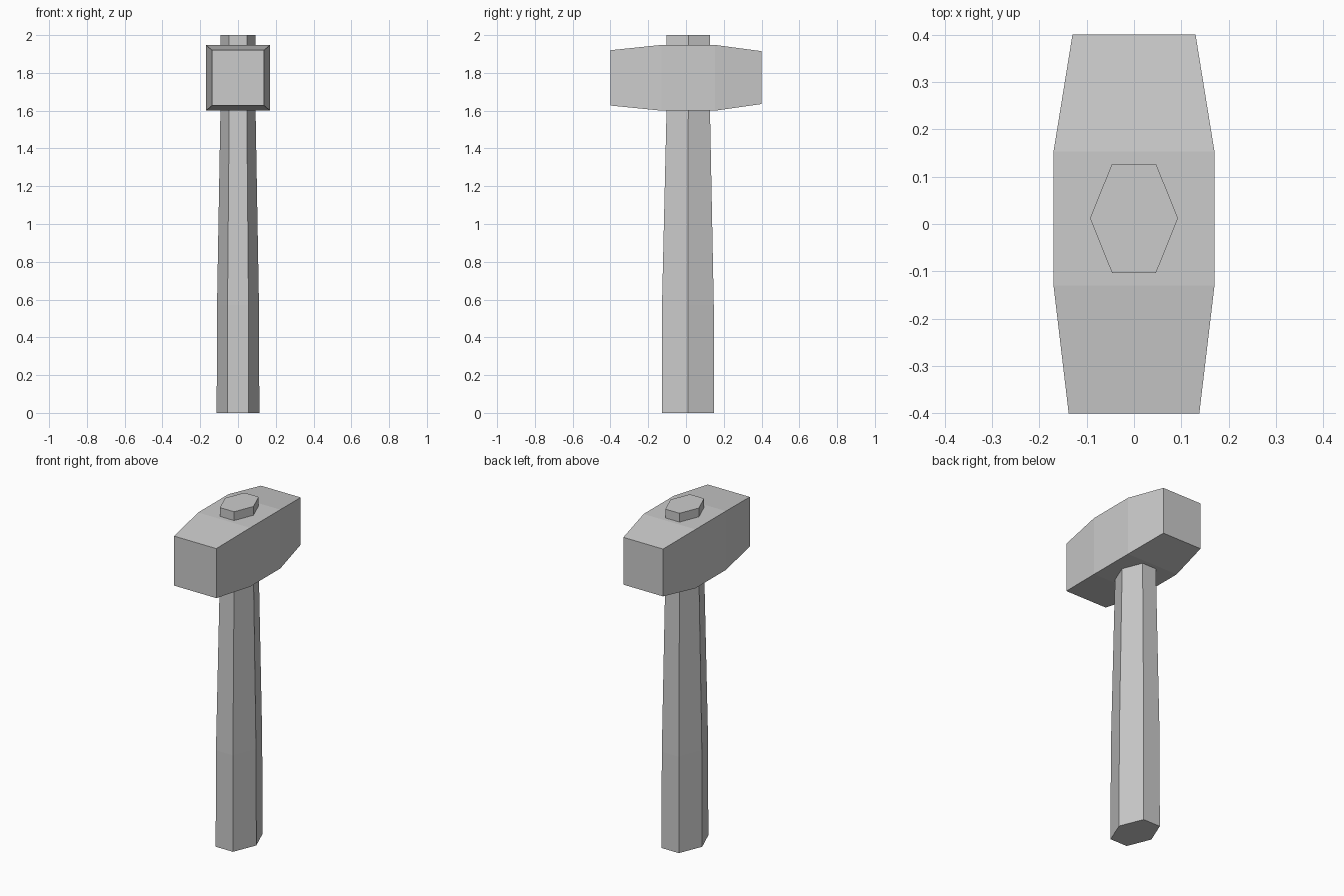
import bpy, bmesh
from math import cos, sin, pi

if "Cube" in bpy.data.objects:
    bpy.data.objects.remove(bpy.data.objects["Cube"])


def loft(name, rings):
    """Skin a stack of matching closed rings and cap both ends."""
    bm = bmesh.new()
    loops = [[bm.verts.new(p) for p in ring] for ring in rings]
    n = len(loops[0])
    for a, b in zip(loops, loops[1:]):
        for i in range(n):
            j = (i + 1) % n
            bm.faces.new((a[i], a[j], b[j], b[i]))
    bm.faces.new(loops[0])
    bm.faces.new(loops[-1])
    bmesh.ops.recalc_face_normals(bm, faces=bm.faces)
    mesh = bpy.data.meshes.new(name)
    bm.to_mesh(mesh)
    bm.free()
    obj = bpy.data.objects.new(name, mesh)
    bpy.context.collection.objects.link(obj)
    return obj


def hexagon(z, rx, half_depth, cy):
    """Stretched hexagon with corners on x and flats on y."""
    ry = half_depth / sin(pi / 3)
    return [(rx * cos(i * pi / 3), cy + ry * sin(i * pi / 3), z) for i in range(6)]


def rectangle(y, hx, z0, z1):
    return [(-hx, y, z0), (hx, y, z0), (hx, y, z1), (-hx, y, z1)]


# Hexagonal handle: straight grip, tapered shaft, straight end through the head
loft("handle", [
    hexagon(0.00, 0.113, 0.138, 0.01),
    hexagon(0.57, 0.111, 0.137, 0.01),
    hexagon(1.60, 0.093, 0.115, 0.012),
    hexagon(2.00, 0.093, 0.115, 0.012),
])

# Hammer head: blocky middle tapering to both striking faces
loft("head", [
    rectangle(-0.40, 0.138, 1.627, 1.92),
    rectangle(-0.13, 0.17, 1.60, 1.948),
    rectangle(0.153, 0.17, 1.60, 1.948),
    rectangle(0.40, 0.13, 1.635, 1.915),
])
